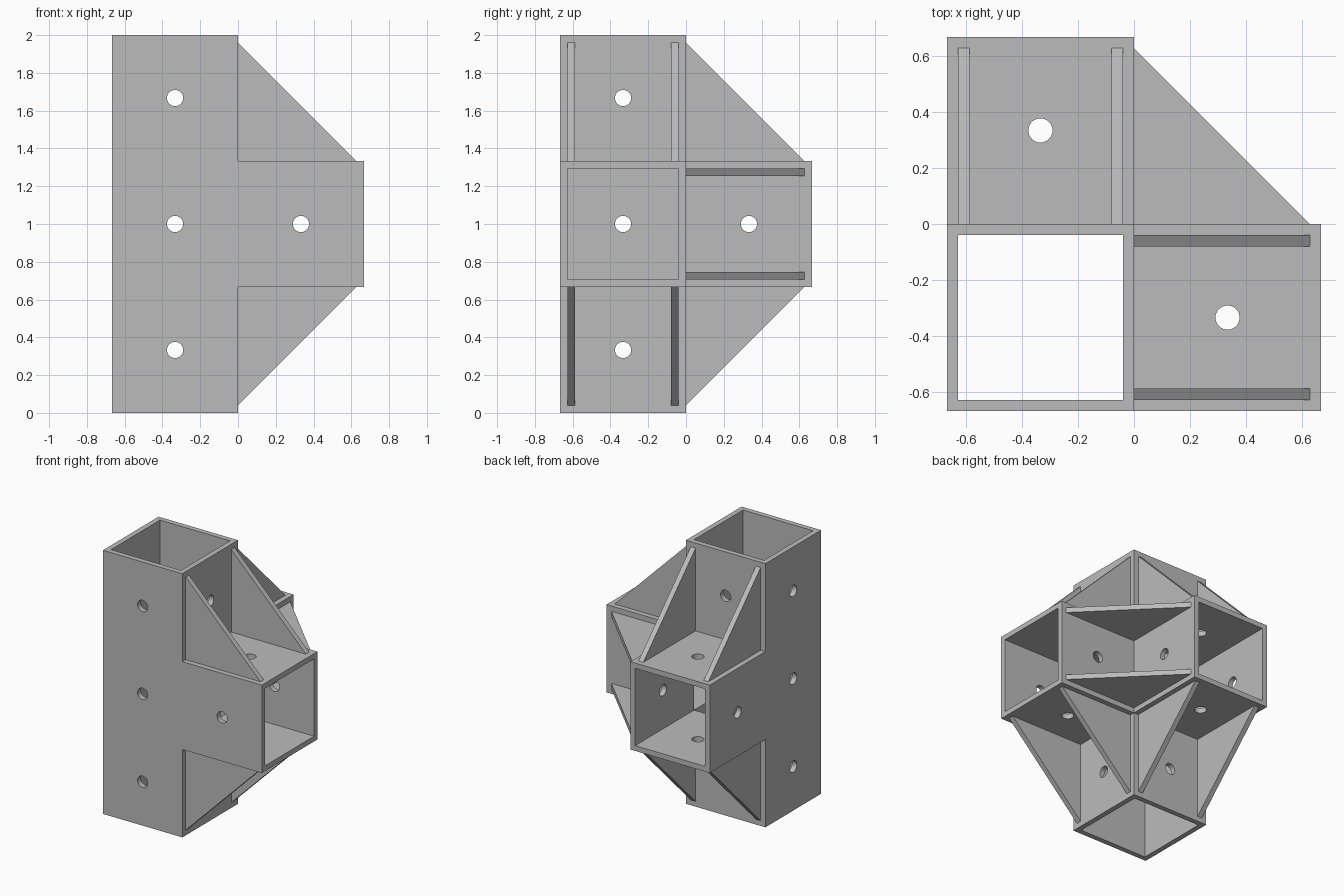
import bpy, bmesh
from mathutils import Vector, Matrix

S = 2 / 3          # outer tube width
T = 0.04           # wall and rib thickness
R = 0.043          # screw hole radius
LEG = S - T        # rib leg length
X, Y, Z = Vector((1, 0, 0)), Vector((0, 1, 0)), Vector((0, 0, 1))

cube = bpy.data.objects.get("Cube")
if cube:
    bpy.data.objects.remove(cube, do_unlink=True)

grey = bpy.data.materials.new("plain grey")
grey.use_nodes = True
grey.diffuse_color = (0.5, 0.5, 0.5, 1)
grey.node_tree.nodes["Principled BSDF"].inputs["Base Color"].default_value = (0.5, 0.5, 0.5, 1)


def make_object(name, bm):
    bmesh.ops.recalc_face_normals(bm, faces=bm.faces)
    mesh = bpy.data.meshes.new(name)
    bm.to_mesh(mesh)
    bm.free()
    mesh.materials.append(grey)
    obj = bpy.data.objects.new(name, mesh)
    bpy.context.collection.objects.link(obj)
    return obj


# Tube shell: a post and two arms, hollow and open to each other
def in_tubes(p, wall):
    """True inside the three tubes, with their sides shrunk by the wall."""
    x, y, z = p
    fx = -S + wall < x < -wall
    fy = -S + wall < y < -wall
    fz = S + wall < z < 2 * S - wall
    post = fx and fy and 0 < z < 3 * S
    arm_x = fy and fz and -S + wall < x < S
    arm_y = fx and fz and -S + wall < y < S
    return post or arm_x or arm_y


def solid(p):
    return in_tubes(p, 0) and not in_tubes(p, T)


side = [-S, -S + T, -T, 0, S]
breaks = [side, side, [0, S, S + T, 2 * S - T, 2 * S, 3 * S]]
bm = bmesh.new()
spans = [list(zip(b, b[1:])) for b in breaks]
for sx in spans[0]:
    for sy in spans[1]:
        for sz in spans[2]:
            cell = (sx, sy, sz)
            mid = Vector([(a + b) / 2 for a, b in cell])
            if not solid(mid):
                continue
            for axis in range(3):
                u, v = (axis + 1) % 3, (axis + 2) % 3
                for end, step in ((0, -0.001), (1, 0.001)):
                    probe = mid.copy()
                    probe[axis] = cell[axis][end] + step
                    if solid(probe):
                        continue
                    corners = []
                    for i, j in ((0, 0), (1, 0), (1, 1), (0, 1)):
                        c = Vector()
                        c[axis], c[u], c[v] = cell[axis][end], cell[u][i], cell[v][j]
                        corners.append(bm.verts.new(c))
                    bm.faces.new(corners)
bmesh.ops.remove_doubles(bm, verts=bm.verts, dist=0.0001)
bmesh.ops.recalc_face_normals(bm, faces=bm.faces)
bmesh.ops.dissolve_limit(bm, angle_limit=0.01, verts=bm.verts, edges=bm.edges)
shell = make_object("tube_connector", bm)

# Screw holes, drilled along each axis
H = S / 2
drills = {
    "x": (Matrix.Rotation(1.570796, 4, "Y"), [(0, -H, H), (0, -H, S + H), (0, -H, 2 * S + H), (0, H, S + H)]),
    "y": (Matrix.Rotation(1.570796, 4, "X"), [(-H, 0, H), (-H, 0, S + H), (-H, 0, 2 * S + H), (H, 0, S + H)]),
    "z": (Matrix.Identity(4), [(H, -H, 1), (-H, H, 1)]),
}
for axis, (turn, places) in drills.items():
    bm = bmesh.new()
    for place in places:
        bmesh.ops.create_cone(bm, cap_ends=True, segments=32, radius1=R, radius2=R,
                              depth=3, matrix=Matrix.Translation(place) @ turn)
    cutter = make_object("hole_cutter_" + axis, bm)
    cutter.hide_render = True
    mod = shell.modifiers.new("holes_" + axis, "BOOLEAN")
    mod.operation = "DIFFERENCE"
    mod.solver = "EXACT"
    mod.object = cutter
    bpy.context.view_layer.objects.active = shell
    bpy.ops.object.modifier_apply(modifier=mod.name)
    bpy.data.objects.remove(cutter, do_unlink=True)

bpy.ops.object.select_all(action="DESELECT")
shell.select_set(True)
bpy.ops.object.shade_smooth_by_angle()


# Triangular ribs in every inner corner between the tubes
def rib(name, corner, u, v, thick):
    bm = bmesh.new()
    base = [bm.verts.new(p) for p in (corner, corner + u * LEG, corner + v * LEG)]
    face = bm.faces.new(base)
    out = bmesh.ops.extrude_face_region(bm, geom=[face])["geom"]
    bmesh.ops.translate(bm, vec=thick * T,
                        verts=[g for g in out if isinstance(g, bmesh.types.BMVert)])
    make_object(name, bm)


for label, offset in (("outer", -S + T), ("inner", -2 * T)):
    for level, height, up in (("upper", 2 * S, Z), ("lower", S, -Z)):
        rib(f"{level}_{label}_side_rib", Vector((0, offset, height)), X, up, Y)
        rib(f"{level}_{label}_back_rib", Vector((offset, 0, height)), Y, up, X)
for label, height in (("lower", S + T), ("upper", 2 * S - 2 * T)):
    rib(f"{label}_level_rib", Z * height, X, Y, Z)
